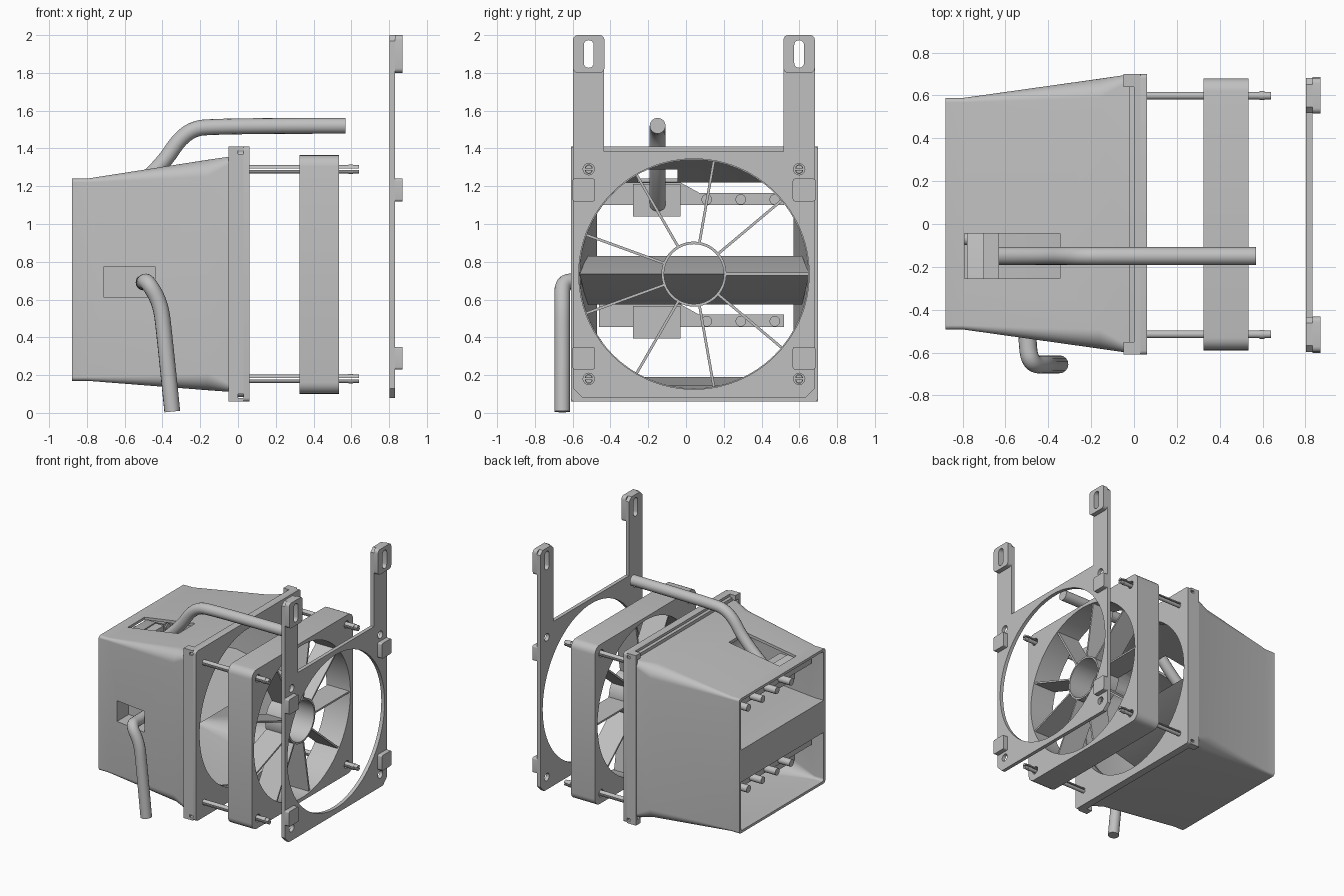
import bpy, bmesh, math
from mathutils import Vector

if "Cube" in bpy.data.objects:
    bpy.data.objects.remove(bpy.data.objects["Cube"])

grey = bpy.data.materials.new("plain grey")
grey.use_nodes = True
COLOR = (0.53, 0.53, 0.53, 1)
grey.diffuse_color = COLOR
grey.node_tree.nodes["Principled BSDF"].inputs["Base Color"].default_value = COLOR
parts = []
CY, CZ = 0.042, 0.735          # axis of the fan


def finish(name, bm):
    bmesh.ops.recalc_face_normals(bm, faces=bm.faces)
    mesh = bpy.data.meshes.new(name)
    bm.to_mesh(mesh)
    bm.free()
    mesh.materials.append(grey)
    ob = bpy.data.objects.new(name, mesh)
    bpy.context.collection.objects.link(ob)
    parts.append(ob)
    return ob


def circle(y, z, r, n=64, start=0, sweep=math.tau):
    closed = sweep == math.tau
    steps = n if closed else n - 1
    return [(y + r * math.cos(start + sweep * i / steps),
             z + r * math.sin(start + sweep * i / steps)) for i in range(n)]


def rounded(y, z, hy, hz, r, k=6):
    """Rounded rectangle outline, k points for each corner."""
    pts = []
    for q, (sy, sz) in enumerate([(1, 1), (-1, 1), (-1, -1), (1, -1)]):
        pts += circle(y + sy * (hy - r), z + sz * (hz - r), r, k, q * math.pi / 2, math.pi / 2)
    return pts


def slab(name, x0, x1, *loops):
    """Flat outline with holes, given thickness along x."""
    bm = bmesh.new()
    rings, edges = [], []
    for loop in loops:
        ring = [bm.verts.new((x0, y, z)) for y, z in loop]
        rings.append(ring)
        edges += [bm.edges.new((ring[i - 1], ring[i])) for i in range(len(ring))]
    bmesh.ops.triangle_fill(bm, edges=edges, use_beauty=True, normal=(1, 0, 0))
    caps = list(bm.faces)
    twin = {v: bm.verts.new((x1, v.co.y, v.co.z)) for ring in rings for v in ring}
    for f in caps:
        bm.faces.new([twin[v] for v in reversed(f.verts)])
    for ring in rings:
        for i in range(len(ring)):
            a, b = ring[i - 1], ring[i]
            bm.faces.new((a, b, twin[b], twin[a]))
    return finish(name, bm)


def box(name, x0, x1, y0, y1, z0, z1):
    return slab(name, x0, x1, [(y0, z0), (y1, z0), (y1, z1), (y0, z1)])


def cut(ob, cutter):
    mod = ob.modifiers.new("window", "BOOLEAN")
    mod.operation, mod.solver, mod.object = "DIFFERENCE", "EXACT", cutter
    bpy.context.view_layer.objects.active = ob
    bpy.ops.object.modifier_apply(modifier=mod.name)


def hose(name, points, radius=0.042):
    crv = bpy.data.curves.new(name, "CURVE")
    crv.dimensions = "3D"
    crv.bevel_depth, crv.bevel_resolution = radius, 6
    crv.use_fill_caps = True
    sp = crv.splines.new("NURBS")
    sp.points.add(len(points) - 1)
    for p, co in zip(sp.points, points):
        p.co = (*co, 1)
    sp.order_u, sp.use_endpoint_u, sp.resolution_u = 3, True, 6
    temp = bpy.data.objects.new(name + "_path", crv)
    bpy.context.collection.objects.link(temp)
    bpy.context.view_layer.update()
    mesh = bpy.data.meshes.new_from_object(temp.evaluated_get(bpy.context.evaluated_depsgraph_get()))
    bpy.data.objects.remove(temp)
    bm = bmesh.new()
    bm.from_mesh(mesh)
    bmesh.ops.remove_doubles(bm, verts=bm.verts, dist=0.0001)
    bpy.data.meshes.remove(mesh)
    return finish(name, bm)


corners = [(sy, sz) for sy in (-1, 1) for sz in (-1, 1)]
screw_spots = [(CY + sy * 0.557, CZ + sz * 0.555) for sy, sz in corners]
screw_holes = [circle(y, z, 0.03, 16) for y, z in screw_spots]

# Duct shell: outer skin to the front, inner skin back again (x, half y, half z, centre z, radius)
sections = [(-0.88, 0.54, 0.535, 0.705, 0.02), (-0.8, 0.54, 0.535, 0.705, 0.02),
            (-0.16, 0.63, 0.61, 0.73, 0.09), (-0.02, 0.65, 0.625, 0.735, 0.03),
            (0, 0.61, 0.61, 0.735, 0.608), (-0.16, 0.605, 0.585, 0.73, 0.25),
            (-0.8, 0.52, 0.515, 0.705, 0.02), (-0.88, 0.52, 0.515, 0.705, 0.02)]
bm = bmesh.new()
rings = [[bm.verts.new((x, y, z)) for y, z in rounded(0.048, zc, hy, hz, r, 10)]
         for x, hy, hz, zc, r in sections]
for j in range(len(rings)):
    a, b = rings[j - 1], rings[j]
    for i in range(len(a)):
        bm.faces.new((a[i - 1], a[i], b[i], b[i - 1]))
duct = finish("duct_shell", bm)

# Wedge divider across the duct: sections run along x, nose points at the fan
bm = bmesh.new()
outline = [(-0.88, 0.83, 0.525), (-0.45, 0.83, 0.57), (-0.05, 0.735, 0.608),
           (-0.45, 0.575, 0.57), (-0.88, 0.575, 0.525)]
ends = [[bm.verts.new((x, 0.045 + s * hy, z)) for x, z, hy in outline] for s in (-1, 1)]
for end in ends:
    bm.faces.new(end)
for i in range(len(outline)):
    bm.faces.new((ends[0][i - 1], ends[0][i], ends[1][i], ends[1][i - 1]))
divider = finish("duct_divider", bm)

# Windows where the hoses enter
top_window = box("top_window_cutter", -0.79, -0.345, -0.255, -0.045, 1.14, 1.5)
side_window = box("side_window_cutter", -0.71, -0.44, -0.75, -0.36, 0.61, 0.775)
cut(duct, top_window)
cut(duct, side_window)
cut(divider, side_window)
for cutter in (top_window, side_window):
    parts.remove(cutter)
    bpy.data.objects.remove(cutter)

# Collar with lips at top and bottom
slab("duct_collar", -0.02, 0.03, rounded(0.045, CZ, 0.645, 0.65, 0.03), circle(CY, CZ, 0.61))
slab("duct_collar_face", 0.03, 0.06, rounded(0.045, CZ, 0.655, 0.675, 0.02), circle(CY, CZ, 0.61))
for s, side in ((1, "top"), (-1, "bottom")):
    z0, z1 = sorted((CZ + s * 0.655, CZ + s * 0.675))
    box(side + "_collar_lip", 0, 0.03, -0.61, 0.70, z0, z1)
    y0, y1 = sorted((0.045 + s * 0.635, 0.045 + s * 0.655))
    box(side + "_side_lip", -0.05, 0.03, y0, y1, 0.1, 1.37)
for i, (sy, sz) in enumerate(corners):
    y, z = 0.045 + sy * 0.625, CZ + sz * 0.655
    box(f"collar_hook_{i}", -0.05, 0, y - 0.03, y + 0.03, z - 0.02, z + 0.02)

# Spray manifolds, upper and lower
for level, dz in (("upper", 0), ("lower", -0.645)):
    slab(level + "_manifold", -0.78, -0.70,
         [(-0.46, 1.10 + dz), (0.52, 1.10 + dz), (0.52, 1.165 + dz),
          (0.07, 1.165 + dz), (-0.03, 1.22 + dz), (-0.46, 1.22 + dz)])
    box(level + "_inlet_block", -0.76, -0.63, -0.28, -0.03, 1.04 + dz, 1.212 + dz)
    for i in range(4):
        y = 0.47 - 0.18 * i
        slab(f"{level}_nozzle_{i}", -0.88, -0.69, circle(y, 1.13 + dz, 0.028, 16))

# Hoses
hose("top_hose", [(-0.64, -0.15, 1.1), (-0.42, -0.15, 1.28), (-0.28, -0.15, 1.5),
                  (-0.1, -0.15, 1.52), (0.57, -0.15, 1.52)])
hose("side_hose", [(-0.5, -0.36, 0.69), (-0.5, -0.56, 0.69), (-0.48, -0.655, 0.7),
                   (-0.41, -0.655, 0.58), (-0.39, -0.655, 0.42), (-0.348, -0.655, 0.007)])

# Fan: square frame, hollow hub and thin radial blades
slab("fan_frame", 0.325, 0.535, rounded(0.045, 0.733, 0.635, 0.632, 0.06),
     circle(CY, CZ, 0.605), *screw_holes)
slab("fan_hub", 0.33, 0.53, circle(CY, CZ, 0.172, 48), circle(CY, CZ, 0.158, 48))
for i in range(9):
    a = math.tau * i / 9
    u, v = Vector((math.cos(a), math.sin(a))), Vector((-math.sin(a), math.cos(a))) * 0.007
    c = Vector((CY, CZ))
    slab(f"fan_blade_{i}", 0.335, 0.525, [tuple(c + u * r + v * s) for r, s in
                                          ((0.168, -1), (0.61, -1), (0.61, 1), (0.168, 1))])

# Split snap posts
for i, (y, z) in enumerate(screw_spots):
    for s in (1, -1):
        half = [(y, z + s * 0.004), 0.018]
        slab(f"post_{i}_half_{s}", 0.05, 0.64, circle(*half[0], half[1], 9, 0, s * math.pi))
        slab(f"post_{i}_tip_{s}", 0.585, 0.61, circle(*half[0], 0.021, 9, 0, s * math.pi))

# Mounting bracket with two arms
half = [(0.59, 0.08), (0.64, 0.13), (0.64, 1.97), (0.61, 2), (0.505, 2), (0.475, 1.97), (0.475, 1.385)]
outline = [(CY + y, z) for y, z in half] + [(CY - y, z) for y, z in reversed(half)]
slots = [rounded(CY + s * 0.557, 1.9, 0.026, 0.073, 0.0255) for s in (-1, 1)]
slab("bracket_plate", 0.803, 0.832, outline, circle(CY, CZ, 0.61, 96), *screw_holes, *slots)
for i, s in enumerate((-1, 1)):
    slab(f"arm_pad_{i}", 0.832, 0.87, rounded(CY + s * 0.557, 1.9, 0.083, 0.1, 0.025), slots[i])
    for z, place in ((1.18, "upper"), (0.29, "lower")):
        slab(f"{place}_pad_{i}", 0.832, 0.87, rounded(CY + s * 0.583, z, 0.06, 0.06, 0.012))

# Smooth the curved surfaces, keep sharp edges
bpy.ops.object.select_all(action="DESELECT")
for ob in parts:
    ob.select_set(True)
bpy.context.view_layer.objects.active = duct
bpy.ops.object.shade_smooth_by_angle(angle=math.radians(30))
